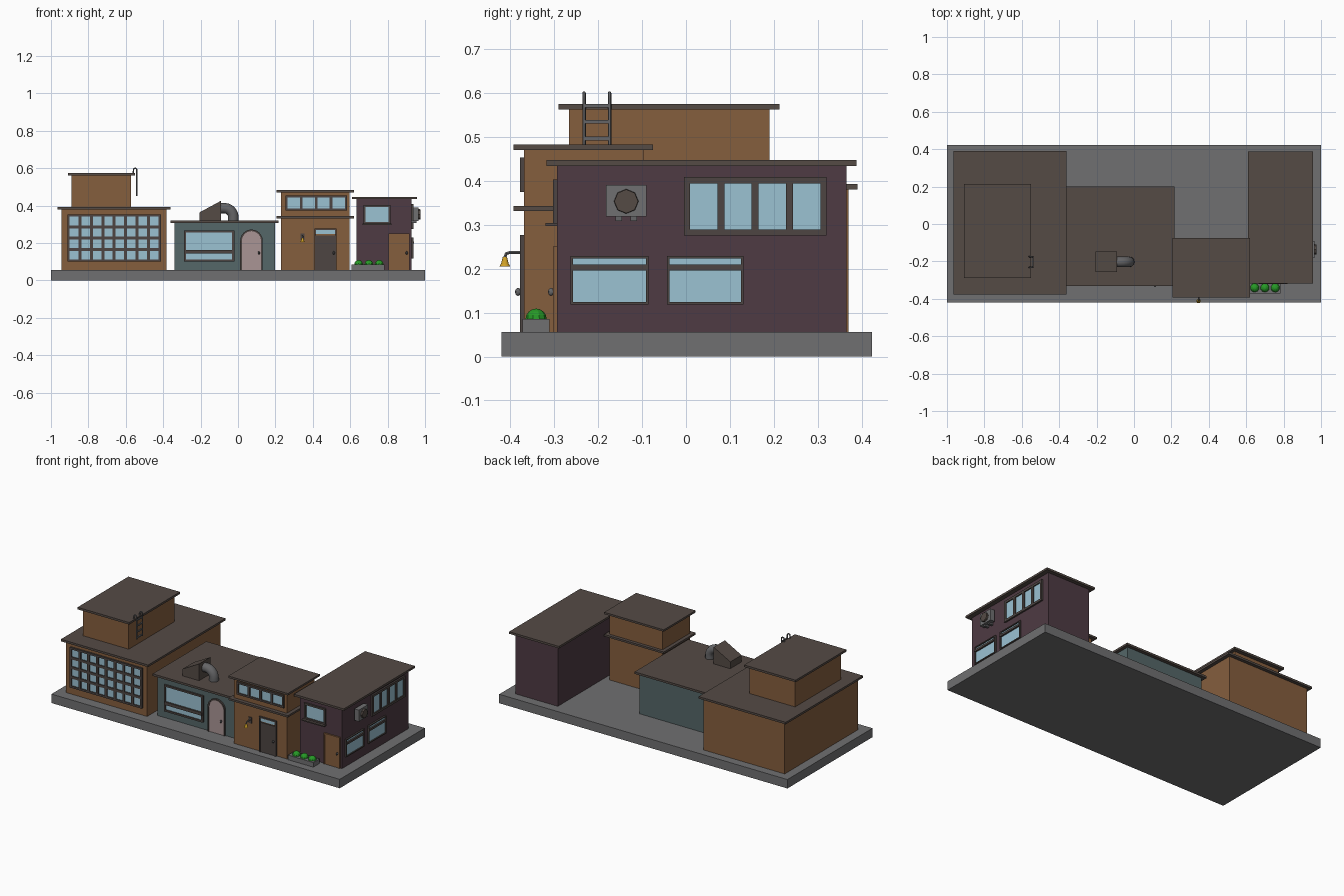
import bpy, bmesh, math
from mathutils import Vector, Matrix

if "Cube" in bpy.data.objects:
    bpy.data.objects.remove(bpy.data.objects["Cube"])

MATS = {}
COLORS = dict(grey=(.16, .16, .165), roof=(.09, .07, .06), brown=(.235, .112, .048), teal=(.09, .135, .14),
              purple=(.077, .043, .056), glass=(.33, .54, .65), pink=(.40, .30, .30), trim=(.075, .06, .055),
              leaf=(.02, .32, .02), gold=(.64, .36, .02), steel=(.13, .13, .135))
for n, c in COLORS.items():
    MATS[n] = bpy.data.materials.new(n)
    MATS[n].diffuse_color = (*c, 1)


def finish(name, bm, mat, smooth=False):
    bmesh.ops.recalc_face_normals(bm, faces=bm.faces[:])
    me = bpy.data.meshes.new(name)
    bm.to_mesh(me)
    bm.free()
    ob = bpy.data.objects.new(name, me)
    bpy.context.collection.objects.link(ob)
    me.materials.append(MATS[mat])
    if smooth:
        bpy.context.view_layer.objects.active = ob
        ob.select_set(True)
        bpy.ops.object.shade_smooth_by_angle(angle=math.radians(40))
        ob.select_set(False)
    return ob


def boxes(name, items, mat):
    """One object from boxes given as (x0, x1, y0, y1, z0, z1)."""
    bm = bmesh.new()
    for x0, x1, y0, y1, z0, z1 in items:
        m = Matrix.Translation(((x0 + x1) / 2, (y0 + y1) / 2, (z0 + z1) / 2)) @ \
            Matrix.Diagonal((abs(x1 - x0), abs(y1 - y0), abs(z1 - z0), 1))
        bmesh.ops.create_cube(bm, size=1, matrix=m)
    return finish(name, bm, mat)


def prism(name, pts, y0, y1, mat):
    """Extrude an x-z outline from y0 to y1."""
    bm = bmesh.new()
    f = bm.faces.new([bm.verts.new((x, y0, z)) for x, z in pts])
    g = bmesh.ops.extrude_face_region(bm, geom=[f])
    bmesh.ops.translate(bm, vec=(0, y1 - y0, 0), verts=[v for v in g['geom'] if isinstance(v, bmesh.types.BMVert)])
    return finish(name, bm, mat)


def cone(name, loc, r1, r2, depth, axis, mat, segs=12):
    bm = bmesh.new()
    rot = Vector(axis).to_track_quat('Z', 'Y').to_matrix().to_4x4()
    bmesh.ops.create_cone(bm, cap_ends=True, segments=segs, radius1=r1, radius2=r2, depth=depth,
                          matrix=Matrix.Translation(loc) @ rot)
    return finish(name, bm, mat, segs > 8)


def tube(name, pts, r, mat, segs=10):
    """Sweep a circle along a path lying in a plane."""
    bm = bmesh.new()
    P = [Vector(p) for p in pts]
    rings = []
    for i, p in enumerate(P):
        t = (P[min(i + 1, len(P) - 1)] - P[max(i - 1, 0)]).normalized()
        a = Vector((0, 1, 0)) if abs(t.y) < .01 else Vector((1, 0, 0))
        b = t.cross(a).normalized()
        rings.append([bm.verts.new(p + r * (a * math.cos(k * math.tau / segs) + b * math.sin(k * math.tau / segs)))
                      for k in range(segs)])
    for A, B in zip(rings, rings[1:]):
        for k in range(segs):
            bm.faces.new((A[k], A[(k + 1) % segs], B[(k + 1) % segs], B[k]))
    bm.faces.new(rings[0])
    bm.faces.new(rings[-1])
    return finish(name, bm, mat, True)


def window(name, face, side, u0, u1, v0, v1, cols=1, rows=1, edge=.011, bar=.011, rail=None):
    """Framed window on a front (-y) or right (+x) wall; rail is an extra thick crossbar (v0, v1)."""
    def place(a, b, c, d, out):
        if side:
            return (face - .004, face + out, a, b, c, d)
        return (a, b, face - out, face + .004, c, d)
    f = [place(u0, u1, v0, v0 + edge, .01), place(u0, u1, v1 - edge, v1, .01),
         place(u0, u0 + edge, v0 + edge, v1 - edge, .01), place(u1 - edge, u1, v0 + edge, v1 - edge, .01)]
    for i in range(1, cols):
        u = u0 + edge / 2 + (u1 - u0 - edge) * i / cols
        f.append(place(u - bar / 2, u + bar / 2, v0 + edge, v1 - edge, .0095))
    for i in range(1, rows):
        v = v0 + edge / 2 + (v1 - v0 - edge) * i / rows
        f.append(place(u0 + edge, u1 - edge, v - bar / 2, v + bar / 2, .009))
    if rail:
        f.append(place(u0 + edge / 2, u1 - edge / 2, *rail, .013))
    boxes(name + "_frame", f, 'trim')
    boxes(name + "_glass", [place(u0 + edge / 2, u1 - edge / 2, v0 + edge / 2, v1 - edge / 2, .003)], 'glass')


def door(name, face, x0, x1, top, mat, knob_x, transom=False):
    e = .008
    boxes(name + "_frame", [(x0, x0 + e, face - .01, face, .055, top), (x1 - e, x1, face - .01, face, .055, top),
                            (x0 + e, x1 - e, face - .01, face, top - e, top)], 'trim' if transom else mat)
    panel_top = top - .036 if transom else top - e
    boxes(name + "_panel", [(x0 + e, x1 - e, face - .006, face, .055, panel_top)], mat)
    if transom:
        boxes(name + "_transom", [(x0 + e, x1 - e, face - .004, face, panel_top + .006, top - e)], 'glass')
    knob(name + "_knob", knob_x, face)


def knob(name, x, face):
    bm = bmesh.new()
    bmesh.ops.create_uvsphere(bm, u_segments=8, v_segments=6, radius=1,
                              matrix=Matrix.Translation((x, face - .014, .147)) @ Matrix.Diagonal((.006, .007, .009, 1)))
    finish(name, bm, 'steel', True)


# ground slab
boxes("base", [(-1, 1, -.42, .423, 0, .056)], 'grey')

# building walls and overhanging roofs
for name, wall, eave, mat in [
    ("workshop", (-.944, -.382, -.355, .37, .05, .382), (-.965, -.36, -.377, .39, .38, .393), 'brown'),
    ("workshop_upper", (-.89, -.572, -.266, .19, .39, .564), (-.91, -.552, -.29, .213, .562, .575), 'brown'),
    ("cafe", (-.34, .197, -.31, .18, .05, .31), (-.36, .217, -.332, .2, .308, .321), 'teal'),
    ("shop_lower", (.23, .597, -.368, -.095, .05, .335), (.207, .62, -.392, -.075, .331, .343), 'brown'),
    ("shop_upper", (.23, .597, -.368, -.095, .34, .472), (.207, .62, -.392, -.075, .47, .482), 'brown'),
    ("house", (.634, .928, -.293, .365, .05, .437), (.61, .956, -.317, .388, .434, .447), 'purple'),
]:
    boxes(name + "_walls", [wall], mat)
    boxes(name + "_roof", [eave], 'roof')

# windows
window("workshop_window", -.355, False, -.912, -.412, .10, .353, 8, 4, .012, .016)
window("cafe_window", -.31, False, -.29, -.02, .10, .267, rail=(.143, .162))
window("shop_window", -.368, False, .254, .582, .374, .453, 4, 1, .011, .014)
window("house_front_window", -.293, False, .67, .815, .302, .403)
boxes("house_window_sill", [(.665, .82, -.32, -.293, .297, .304)], 'trim')
window("house_upper_window", .928, True, -.005, .32, .275, .408, 4, 1, .014, .016)
window("house_lower_window_a", .928, True, -.263, -.085, .118, .229, edge=.006, rail=(.196, .209))
window("house_lower_window_b", .928, True, -.043, .131, .118, .229, edge=.006, rail=(.196, .209))

# doors
door("shop_door", -.368, .41, .527, .277, 'trim', .512, True)
door("house_door", -.293, .805, .917, .25, 'brown', .902)


def arch(cx, r, spring):
    return [(cx + r, .055)] + [(cx + r * math.cos(a), spring + r * math.sin(a))
            for a in [math.pi * i / 12 for i in range(13)]] + [(cx - r, .055)]


prism("cafe_door_frame", arch(.072, .060, .212) + arch(.072, .051, .212)[::-1], -.32, -.309, 'trim')
prism("cafe_door_panel", arch(.072, .052, .212), -.316, -.309, 'pink')
knob("cafe_door_knob", .112, -.316)

# roof vent with bent duct
prism("vent_hood", [(-.205, .318), (-.09, .318), (-.09, .426), (-.205, .364)], -.257, -.146, 'roof')
bend = [(-.095, -.203, .386)] + [(-.073 + .048 * math.sin(a), -.203, .338 + .048 * math.cos(a))
        for a in [math.pi / 2 * i / 6 for i in range(7)]] + [(-.025, -.203, .318)]
tube("vent_duct", bend, .028, 'steel', 12)

# ladder hooked over the upper roof
for side, y in (("left", -.232), ("right", -.174)):
    hook = [(-.541, y, .45), (-.541, y, .585)] + [(-.55 + .009 * math.cos(a), y, .591 + .009 * math.sin(a))
            for a in [math.pi * i / 5 for i in range(6)]] + [(-.56, y, .572)]
    tube("ladder_rail_" + side, hook, .004, 'steel', 6)
boxes("ladder_rungs", [(-.545, -.537, -.232, -.174, z, z + .008) for z in (.456, .492, .53, .566)], 'steel')

# air conditioner on the house side
boxes("ac_box", [(.935, .966, -.182, -.09, .318, .39)], 'grey')
boxes("ac_brackets", [(.926, .955, y, y + .014, .308, .322) for y in (-.16, -.126)], 'steel')
cone("ac_fan", (.966, -.136, .353), .029, .027, .022, (1, 0, 0), 'roof', 8)

# hanging bell on the shop front
boxes("bell_bracket", [(.334, .356, -.374, -.366, .215, .252)], 'trim')
tube("bell_arm", [(.345, -.37, .237), (.345, -.4, .237), (.345, -.409, .234), (.345, -.412, .226)], .004, 'steel', 6)
cone("bell_body", (.345, -.412, .217), .0095, .005, .018, (0, 0, 1), 'gold')
cone("bell_rim", (.345, -.412, .2075), .012, .0095, .005, (0, 0, 1), 'gold')

# planter with three shrubs
boxes("planter", [(.607, .783, -.372, -.31, .054, .085)], 'grey')
bm = bmesh.new()
for x in (.645, .7, .755):
    bmesh.ops.create_uvsphere(bm, u_segments=10, v_segments=8, radius=.024, matrix=Matrix.Translation((x, -.341, .085)))
finish("shrubs", bm, 'leaf')

for m in bpy.data.materials:
    if m.users and not m.is_grease_pencil:
        m.use_nodes = True
        m.node_tree.nodes["Principled BSDF"].inputs["Base Color"].default_value = m.diffuse_color
